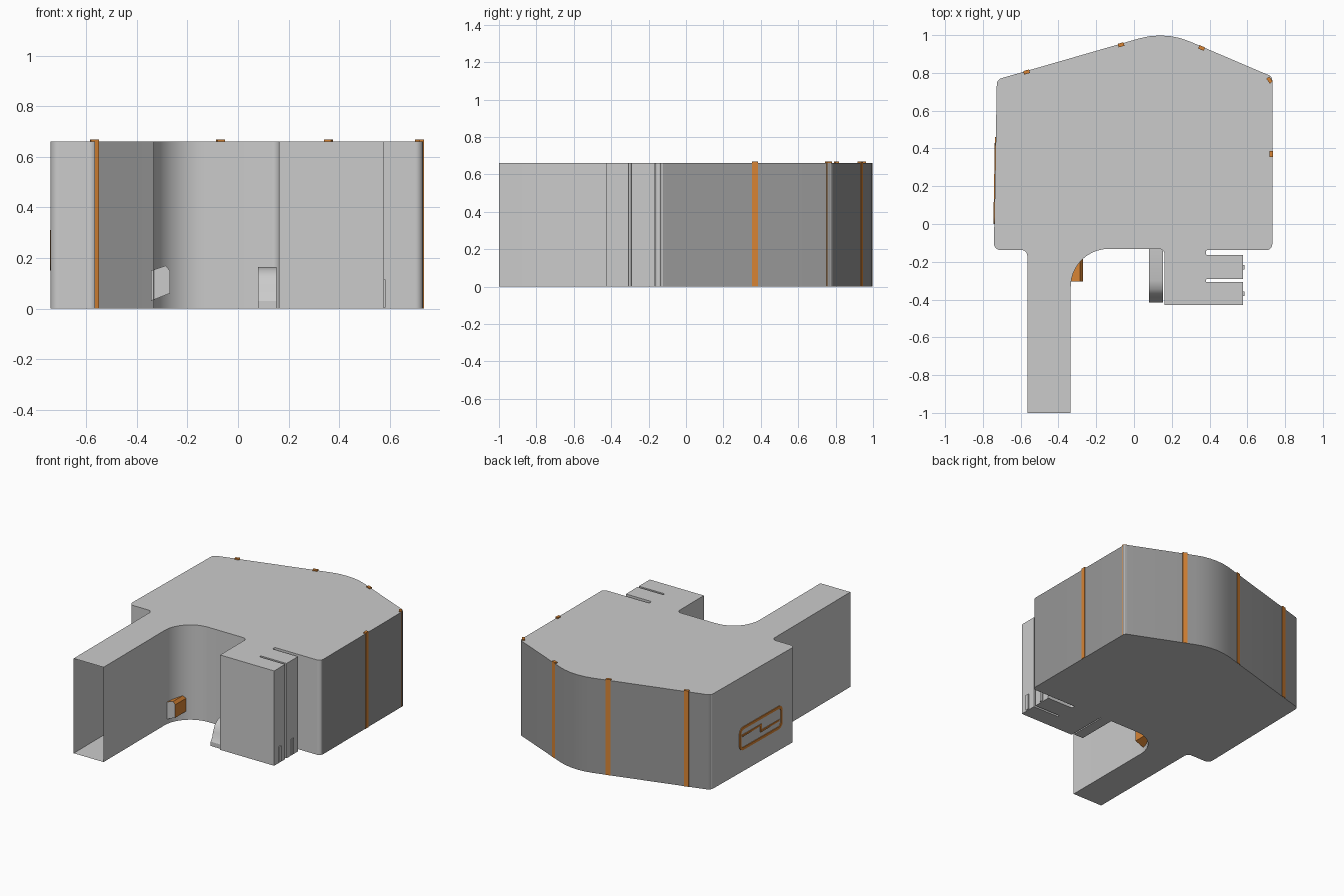
import bpy, bmesh, math
from mathutils import Vector, Matrix

if "Cube" in bpy.data.objects:
    bpy.data.objects.remove(bpy.data.objects["Cube"])

H = 0.66


def mat(name, rgb):
    m = bpy.data.materials.new(name)
    m.diffuse_color = (*rgb, 1)
    m.use_nodes = True
    m.node_tree.nodes["Principled BSDF"].inputs["Base Color"].default_value = m.diffuse_color
    return m


LIGHT = mat("light_grey", (0.60, 0.60, 0.60))
DARK = mat("mid_grey", (0.31, 0.31, 0.31))
ORANGE = mat("orange", (0.68, 0.23, 0.035))


def fillet(corners):
    """Corners (x, y, radius) to a closed outline with rounded corners."""
    out, n = [], len(corners)
    for i, (x, y, r) in enumerate(corners):
        p = Vector((x, y))
        if r == 0:
            out.append(p)
            continue
        a = (Vector(corners[i - 1][:2]) - p).normalized()
        b = (Vector(corners[(i + 1) % n][:2]) - p).normalized()
        half = a.angle(b) / 2
        c = p + (a + b).normalized() * r / math.sin(half)
        s = p + a * r / math.tan(half) - c
        e = p + b * r / math.tan(half) - c
        sweep = s.angle_signed(e)
        steps = max(4, int(abs(sweep) / 0.12))
        for k in range(steps + 1):
            out.append(c + Matrix.Rotation(-sweep * k / steps, 2) @ s)
    return out


def finish(bm, name, mats):
    me = bpy.data.meshes.new(name)
    bm.to_mesh(me)
    bm.free()
    for m in mats:
        me.materials.append(m)
    ob = bpy.data.objects.new(name, me)
    bpy.context.collection.objects.link(ob)
    bpy.ops.object.select_all(action='DESELECT')
    ob.select_set(True)
    bpy.context.view_layer.objects.active = ob
    bpy.ops.object.shade_smooth_by_angle(angle=math.radians(30))
    return ob


def prism(points, vec):
    """Closed solid from a planar 3D outline swept along vec."""
    bm = bmesh.new()
    f = bm.faces.new([bm.verts.new(p) for p in points])
    r = bmesh.ops.extrude_face_region(bm, geom=[f], use_keep_orig=True)
    bmesh.ops.translate(bm, vec=vec, verts=[v for v in r["geom"] if isinstance(v, bmesh.types.BMVert)])
    bmesh.ops.recalc_face_normals(bm, faces=bm.faces)
    return bm


def box(name, lo, hi, m, xf=None):
    bm = prism([(lo[0], lo[1], lo[2]), (hi[0], lo[1], lo[2]), (hi[0], hi[1], lo[2]), (lo[0], hi[1], lo[2])],
               (0, 0, hi[2] - lo[2]))
    if xf:
        bm.transform(xf)
    return finish(bm, name, [m])


# Housing: hull, long neck open at its front end, slotted side block
outline = fillet([
    (-0.565, -1, 0), (-0.335, -1, 0), (-0.335, -0.132, 0.2), (0.162, -0.132, 0.03),
    (0.162, -0.428, 0), (0.578, -0.428, 0),
    (0.578, -0.307, 0), (0.38, -0.307, 0.006), (0.38, -0.292, 0.006), (0.578, -0.292, 0),
    (0.578, -0.165, 0), (0.38, -0.165, 0.01), (0.38, -0.138, 0.01),
    (0.732, -0.138, 0.03), (0.732, 0.78, 0.03), (0.165, 1.022, 0.4),
    (-0.726, 0.765, 0.035), (-0.742, -0.138, 0.035), (-0.565, -0.138, 0.03)])
bm = prism([(p.x, p.y, 0) for p in outline], (0, 0, H))
for f in list(bm.faces):
    c, nrm = f.calc_center_median(), f.normal
    if c.y < -0.99:
        bm.faces.remove(f)
    elif abs(nrm.z) < 0.5 and ((nrm.y > 0.5 and c.y > 0.7) or (nrm.x > 0.9 and c.x > 0.7)):
        f.material_index = 1      # rear and right walls
finish(bm, "housing", [LIGHT, DARK])

# Orange ribs on the rear and right walls: x, y, outward angle
for i, (x, y, deg) in enumerate([(0.732, 0.37, 0), (0.722, 0.765, 35), (0.36, 0.937, 66.6),
                                 (-0.07, 0.954, 106), (-0.57, 0.810, 106)]):
    xf = Matrix.Translation((x, y, 0)) @ Matrix.Rotation(math.radians(deg), 4, 'Z')
    box(f"rib_{i + 1}", (-0.015, -0.016, 0.001), (0.004, 0.016, H + 0.008), ORANGE, xf)


# Vent badge on the left wall: rounded frame with stepped inner bars
def wall_x(y):
    return -0.742 + (y + 0.138) * 0.016 / 0.903


outer = fillet([(0.0, 0.15, 0.04), (0.46, 0.15, 0.04), (0.46, 0.31, 0.04), (0.0, 0.31, 0.04)])
inner = fillet([(0.018, 0.168, 0.025), (0.442, 0.168, 0.025), (0.442, 0.292, 0.025), (0.018, 0.292, 0.025)])
bm = bmesh.new()
loops = [[bm.verts.new((wall_x(p.x) - d, p.x, p.y)) for p in pts]
         for pts, d in ((outer, -0.002), (outer, 0.005), (inner, 0.005), (inner, -0.002))]
n = len(outer)
for a, b in zip(loops, loops[1:] + loops[:1]):
    for i in range(n):
        bm.faces.new((a[i], a[(i + 1) % n], b[(i + 1) % n], b[i]))
bmesh.ops.recalc_face_normals(bm, faces=bm.faces)
finish(bm, "badge_frame", [ORANGE])
for name, y0, y1, z0, z1 in [("badge_bar_rear", 0.23, 0.43, 0.245, 0.257),
                             ("badge_bar_front", 0.03, 0.23, 0.203, 0.215),
                             ("badge_bar_middle", 0.224, 0.236, 0.203, 0.257)]:
    w = wall_x((y0 + y1) / 2)
    box(name, (w - 0.005, y0, z0), (w + 0.004, y1, z1), ORANGE)

# Trigger by the neck: orange with a grey front end
tri = [(-0.345, -0.305, 0.03), (-0.27, -0.305, 0.06), (-0.27, -0.305, 0.15),
       (-0.285, -0.305, 0.17), (-0.345, -0.305, 0.15)]
bm = prism(tri, (0, 0.165, 0))
for f in bm.faces:
    f.material_index = 1 if f.normal.y < -0.9 else 0
finish(bm, "trigger", [ORANGE, LIGHT])

# Curved lever next to the block
lever = [(-0.12, 0), (-0.12, 0.165), (-0.30, 0.163), (-0.345, 0.15), (-0.372, 0.125),
         (-0.388, 0.09), (-0.398, 0.055), (-0.415, 0.03), (-0.415, 0)]
finish(prism([(0.08, y, z) for y, z in lever], (0.073, 0, 0)), "lever", [LIGHT])

# Small catches on the block
for i, y in enumerate((-0.37, -0.23)):
    box(f"catch_{i + 1}", (0.57, y - 0.012, 0.005), (0.584, y + 0.012, 0.115), LIGHT)
